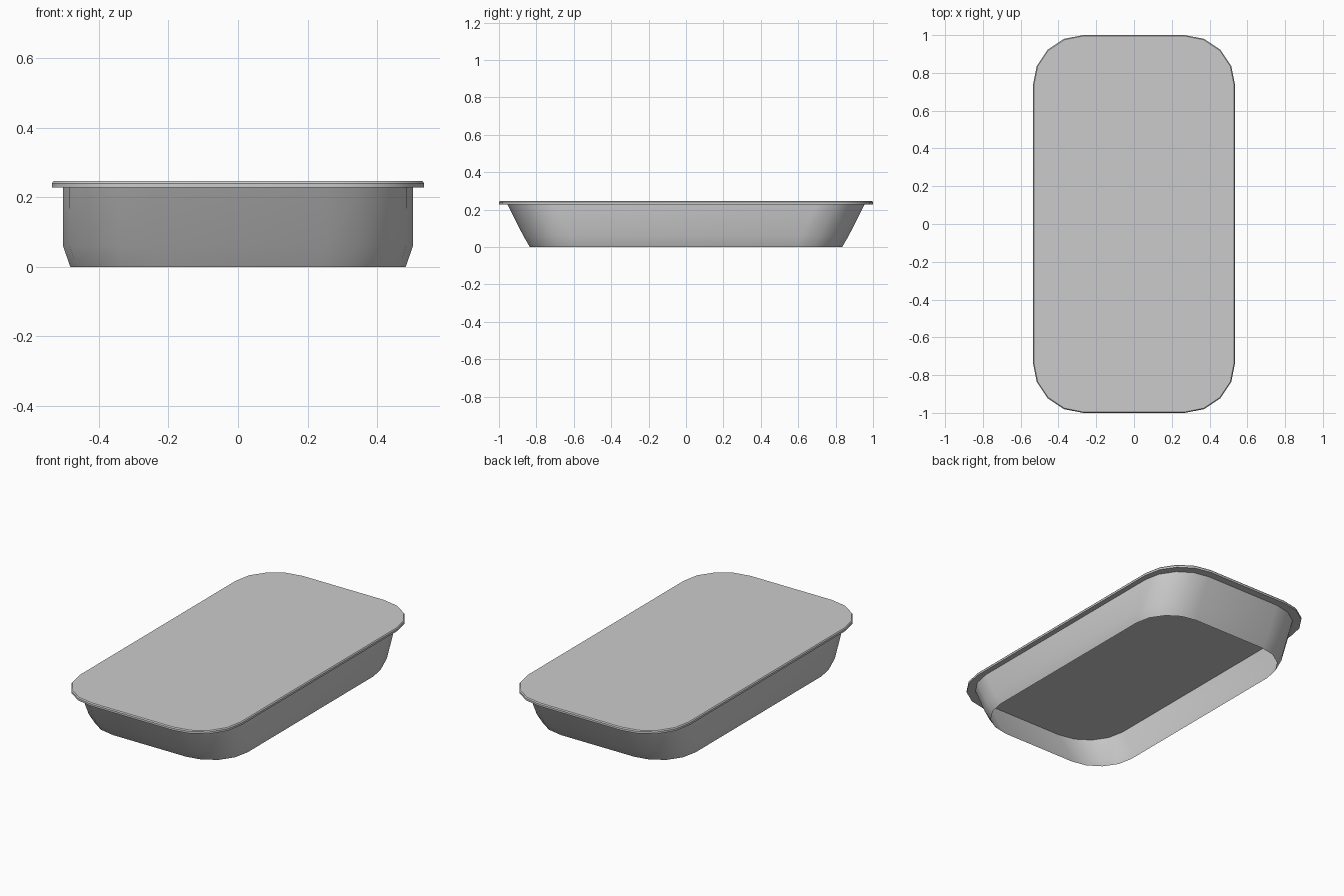
import bpy, bmesh
from math import sin, cos, pi

if "Cube" in bpy.data.objects:
    bpy.data.objects.remove(bpy.data.objects["Cube"])


def rounded_ring(bm, hx, hy, r, z, seg=4):
    """Vertices of a rounded rectangle with half sizes hx, hy at height z."""
    ring = []
    for k, (sx, sy) in enumerate(((1, 1), (-1, 1), (-1, -1), (1, -1))):
        for i in range(seg + 1):
            a = (k + i / seg) * pi / 2
            ring.append(bm.verts.new((sx * (hx - r) + r * cos(a),
                                      sy * (hy - r) + r * sin(a), z)))
    return ring


def loft(name, sections, capped, angle):
    """Skin a stack of rounded rectangles, optionally closing both ends."""
    bm = bmesh.new()
    rings = [rounded_ring(bm, *s) for s in sections]
    n = len(rings[0])
    for a, b in zip(rings, rings[1:]):
        for i in range(n):
            j = (i + 1) % n
            bm.faces.new((a[i], a[j], b[j], b[i]))
    if capped:
        bm.faces.new(rings[0][::-1])
        bm.faces.new(rings[-1])
    me = bpy.data.meshes.new(name)
    bm.to_mesh(me)
    bm.free()
    ob = bpy.data.objects.new(name, me)
    bpy.context.collection.objects.link(ob)
    bpy.ops.object.select_all(action='DESELECT')
    ob.select_set(True)
    bpy.context.view_layer.objects.active = ob
    bpy.ops.object.shade_smooth_by_angle(angle=angle)
    return ob


# Thin overhanging top plate: (half x, half y, corner radius, z)
loft("top_plate", [(0.535, 1.0, 0.265, 0.228),
                   (0.535, 1.0, 0.265, 0.24),
                   (0.53, 0.995, 0.26, 0.246)], True, 0.5)

# Hollow skirt, open underneath, ends sloping outward towards the top
loft("side_wall", [(0.482, 0.835, 0.24, 0.0),
                   (0.503, 0.87, 0.25, 0.06),
                   (0.503, 0.955, 0.255, 0.229)], False, 0.6)
